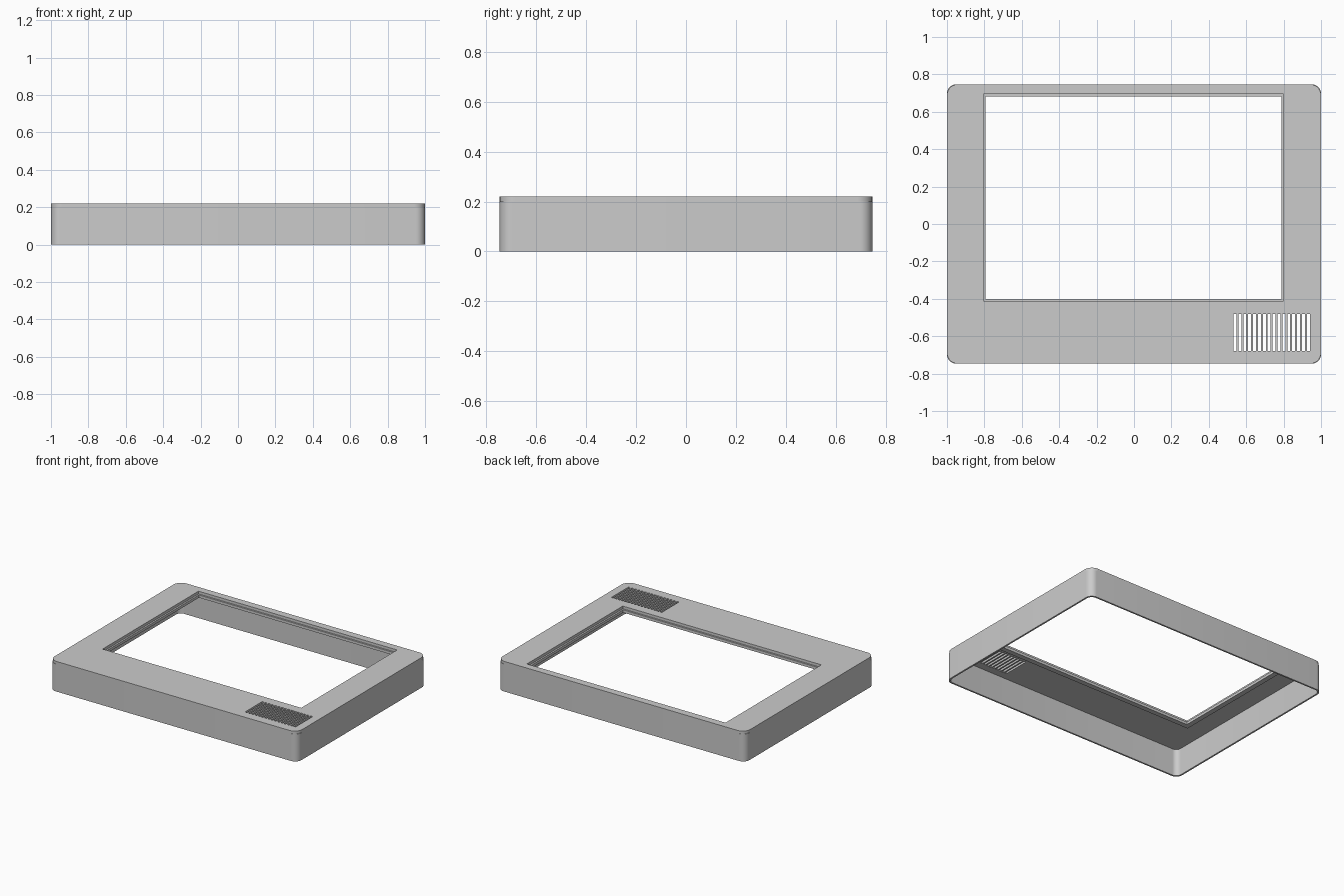
import bpy
import bmesh
from math import sin, cos, pi

cube = bpy.data.objects.get("Cube")
if cube:
    bpy.data.objects.remove(cube, do_unlink=True)

grey = bpy.data.materials.new("plain_grey")
grey.use_nodes = True
colour = (0.6, 0.6, 0.6, 1)
grey.diffuse_color = colour
grey.node_tree.nodes["Principled BSDF"].inputs["Base Color"].default_value = colour


def rect(x0, x1, y0, y1, radius=0, steps=8):
    """Rectangle outline, with rounded corners if a radius is given."""
    if not radius:
        return [(x0, y0), (x1, y0), (x1, y1), (x0, y1)]
    centres = [(x1 - radius, y1 - radius), (x0 + radius, y1 - radius),
               (x0 + radius, y0 + radius), (x1 - radius, y0 + radius)]
    return [(cx + radius * cos((q + i / steps) * pi / 2),
             cy + radius * sin((q + i / steps) * pi / 2))
            for q, (cx, cy) in enumerate(centres) for i in range(steps + 1)]


def slab(name, z0, z1, outlines):
    """Extruded flat shape; the first outline is the edge, the rest are holes."""
    curve = bpy.data.curves.new(name, "CURVE")
    curve.dimensions = "2D"
    curve.fill_mode = "BOTH"
    curve.extrude = (z1 - z0) / 2
    for points in outlines:
        spline = curve.splines.new("POLY")
        spline.points.add(len(points) - 1)
        for p, (x, y) in zip(spline.points, points):
            p.co = (x, y, 0, 1)
        spline.use_cyclic_u = True
    helper = bpy.data.objects.new(name + "_profile", curve)
    bpy.context.collection.objects.link(helper)
    bpy.context.view_layer.update()
    mesh = bpy.data.meshes.new_from_object(
        helper.evaluated_get(bpy.context.evaluated_depsgraph_get()))
    bpy.data.objects.remove(helper, do_unlink=True)

    # weld caps to sides and lift to height
    bm = bmesh.new()
    bm.from_mesh(mesh)
    bmesh.ops.remove_doubles(bm, verts=bm.verts, dist=0.0002)
    bmesh.ops.translate(bm, verts=bm.verts, vec=(0, 0, (z0 + z1) / 2))
    bmesh.ops.recalc_face_normals(bm, faces=bm.faces)
    bm.to_mesh(mesh)
    bm.free()
    mesh.materials.clear()
    mesh.materials.append(grey)
    obj = bpy.data.objects.new(name, mesh)
    bpy.context.collection.objects.link(obj)
    bpy.ops.object.select_all(action="DESELECT")
    obj.select_set(True)
    bpy.context.view_layer.objects.active = obj
    bpy.ops.object.shade_smooth_by_angle(angle=pi / 6)
    return obj


HX, HY, TOP, PLATE = 1.0, 0.747, 0.22, 0.2
WALL = 0.012

# thin side walls, open below
slab("side_walls", 0, PLATE, [
    rect(-HX, HX, -HY, HY, 0.05),
    rect(-HX + WALL, HX - WALL, -HY + WALL, HY - WALL, 0.05 - WALL)])

# row of narrow speaker slots at the front left corner
count, start, end = 16, 0.532, 0.94
pitch = (end - start) / (count - 0.4)
slots = [rect(start + i * pitch, start + (i + 0.6) * pitch, -0.68, -0.48)
         for i in range(count)]

# top plate with window opening and slots
window = rect(-0.805, 0.8, -0.413, 0.694)
slab("top_plate", PLATE, TOP, [rect(-HX, HX, -HY, HY, 0.06), window] + slots)

# stepped lip under the window opening
slab("window_lip", PLATE - 0.02, PLATE, [
    rect(-0.83, 0.825, -0.438, 0.719), rect(-0.793, 0.788, -0.401, 0.682)])
